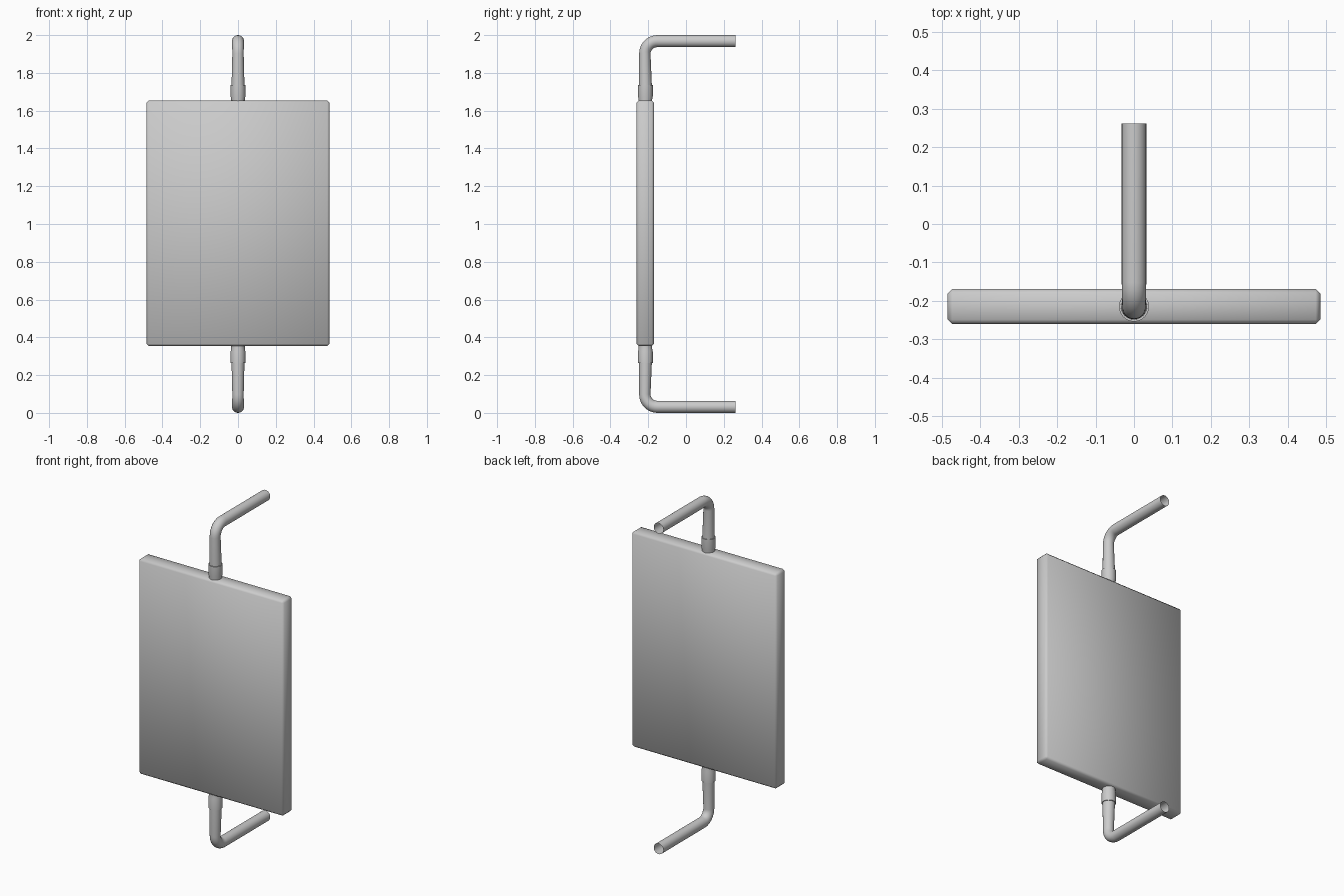
import bpy, bmesh, math
from mathutils import Vector, Matrix

if "Cube" in bpy.data.objects:
    bpy.data.objects.remove(bpy.data.objects["Cube"])

PY = -0.215   # panel centre depth
R = 0.032     # pipe radius
SIDES = 24


def finish(name, bm, angle=40):
    bmesh.ops.recalc_face_normals(bm, faces=bm.faces)
    me = bpy.data.meshes.new(name)
    bm.to_mesh(me)
    bm.free()
    ob = bpy.data.objects.new(name, me)
    bpy.context.collection.objects.link(ob)
    bpy.ops.object.select_all(action='DESELECT')
    ob.select_set(True)
    bpy.context.view_layer.objects.active = ob
    bpy.ops.object.shade_smooth_by_angle(angle=math.radians(angle))
    return ob


def skin(bm, rings):
    # bridge consecutive rings of vertices
    loops = [[bm.verts.new(p) for p in ring] for ring in rings]
    for a, b in zip(loops, loops[1:]):
        for i in range(SIDES):
            j = (i + 1) % SIDES
            bm.faces.new((a[i], a[j], b[j], b[i]))


def ring(centre, up, radius):
    # circle in the plane spanned by x and the given direction
    return [Vector(centre) + radius * (Vector((1, 0, 0)) * math.cos(t) + Vector(up) * math.sin(t))
            for t in (2 * math.pi * i / SIDES for i in range(SIDES))]


def pipe(name, mirror):
    # bent, open-ended pipe: straight up, round elbow, straight back
    bend, y0, z_top = 0.066, PY - 0.003, 2 - R
    rings = [ring((0, PY, 1.65), (0, 1, 0), R + 0.002),
             ring((0, PY, 1.74), (0, 1, 0), R + 0.002)]
    for i in range(9):
        a = math.pi / 2 * i / 8
        centre = (0, y0 + bend * (1 - math.cos(a)), z_top - bend * (1 - math.sin(a)))
        r = R - 0.002 * (1 - i / 8)
        rings.append(ring(centre, (0, math.cos(a), -math.sin(a)), r))
    rings.append(ring((0, 0.262, z_top), (0, 0, -1), R))
    bm = bmesh.new()
    skin(bm, rings)
    if mirror:
        flip(bm)
    return finish(name, bm)


def collar(name, mirror):
    # socket around the pipe where it meets the panel
    profile = [(0.036, 1.645), (0.036, 1.66), (0.039, 1.675), (0.039, 1.735),
               (0.034, 1.735), (0.034, 1.70)]
    bm = bmesh.new()
    skin(bm, [ring((0, PY, z), (0, 1, 0), r) for r, z in profile])
    if mirror:
        flip(bm)
    return finish(name, bm)


def flip(bm):
    # top to bottom, about z = 1
    for v in bm.verts:
        v.co.z = 2 - v.co.z


# sign panel with narrow chamfered edges
bm = bmesh.new()
bmesh.ops.create_cube(bm, size=1, matrix=Matrix.Translation((0, PY, 1.004)) @ Matrix.Diagonal((0.97, 0.092, 1.3, 1)))
bmesh.ops.bevel(bm, geom=bm.edges[:], offset=0.012, segments=1, affect='EDGES', profile=0.5)
finish("sign_panel", bm, 60)

# wall brackets
for side, mirror in (("upper", False), ("lower", True)):
    pipe(side + "_bracket_pipe", mirror)
    collar(side + "_collar", mirror)
